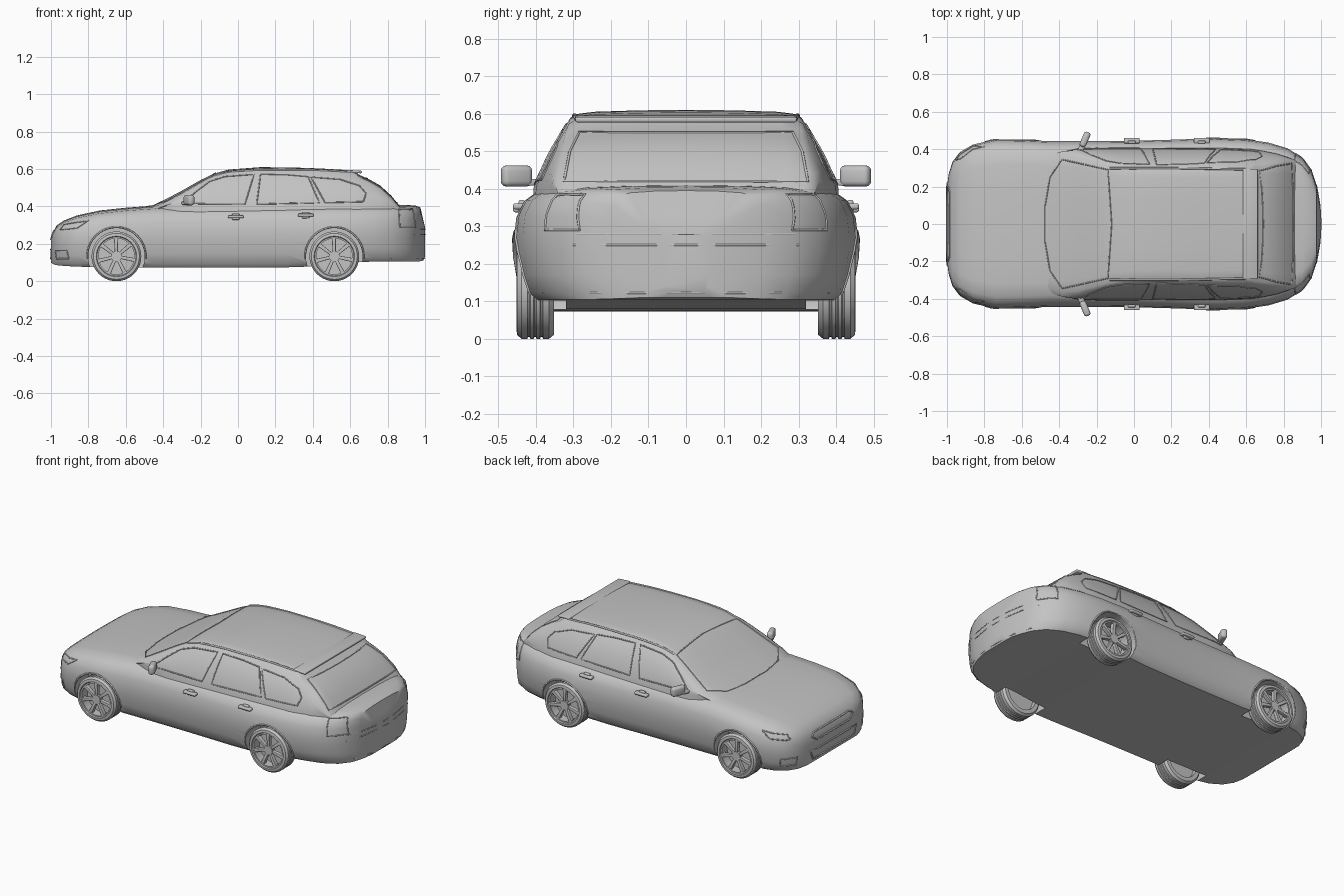
import bpy, bmesh, math
from mathutils import Vector, Matrix
from mathutils.bvhtree import BVHTree

if "Cube" in bpy.data.objects:
    bpy.data.objects.remove(bpy.data.objects["Cube"], do_unlink=True)

grey = bpy.data.materials.new("plain_grey")
grey.use_nodes = True
grey.diffuse_color = (0.55, 0.55, 0.55, 1)
bsdf = next(n for n in grey.node_tree.nodes if n.type == 'BSDF_PRINCIPLED')
bsdf.inputs["Base Color"].default_value = grey.diffuse_color

WHEEL_X, WHEEL_Z, WHEEL_R = (-0.65, 0.515), 0.133, 0.133
SIDES = (-1, 1)


def activate(ob):
    bpy.ops.object.select_all(action='DESELECT')
    ob.select_set(True)
    bpy.context.view_layer.objects.active = ob


def smooth(ob, angle=35):
    activate(ob)
    bpy.ops.object.shade_smooth_by_angle(angle=math.radians(angle))


def finish(name, bm, angle=35):
    bmesh.ops.recalc_face_normals(bm, faces=bm.faces)
    me = bpy.data.meshes.new(name)
    bm.to_mesh(me)
    bm.free()
    me.materials.append(grey)
    ob = bpy.data.objects.new(name, me)
    bpy.context.collection.objects.link(ob)
    smooth(ob, angle)
    return ob


def skin(name, rings, closed=False, angle=35):
    """Skin a list of closed rings, capped at the ends or joined in a loop."""
    bm = bmesh.new()
    rows = [[bm.verts.new(p) for p in r] for r in rings]
    n = len(rows[0])
    pairs = list(zip(rows, rows[1:])) + ([(rows[-1], rows[0])] if closed else [])
    for a, b in pairs:
        for i in range(n):
            j = (i + 1) % n
            bm.faces.new((a[i], a[j], b[j], b[i]))
    if not closed:
        bm.faces.new(rows[0])
        bm.faces.new(rows[-1])
    return finish(name, bm, angle)


def mirrored(x, half):
    """Closed ring at x from half a section running bottom centre to top centre."""
    return [(x, y, z) for y, z in half] + [(x, -y, z) for y, z in half[-2:0:-1]]


def add_box(bm, size, matrix, bevel=0.0, taper=1.0):
    part = bmesh.new()
    bmesh.ops.create_cube(part, size=1)
    for v in part.verts:
        k = taper if v.co.x > 0 else 1
        v.co = (v.co.x * size[0], v.co.y * size[1] * k, v.co.z * size[2] * k)
    if bevel:
        bmesh.ops.bevel(part, geom=part.edges[:], offset=bevel, segments=3,
                        profile=0.5, affect='EDGES')
    part.transform(matrix)
    tmp = bpy.data.meshes.new("tmp")
    part.to_mesh(tmp)
    part.free()
    bm.from_mesh(tmp)
    bpy.data.meshes.remove(tmp)


# Lower body: x, half width, underside, top
BODY = [(-1, .20, .10, .225), (-.99, .27, .092, .26), (-.97, .33, .086, .298),
        (-.93, .385, .082, .325), (-.86, .425, .078, .352), (-.74, .452, .075, .378),
        (-.6, .45, .075, .393), (-.45, .443, .073, .404), (-.2, .443, .073, .408),
        (0, .445, .073, .41), (.25, .452, .074, .41), (.43, .459, .08, .41),
        (.6, .452, .10, .41), (.72, .435, .105, .41), (.82, .405, .105, .41),
        (.9, .355, .105, .408), (.95, .285, .105, .404), (.975, .21, .107, .395),
        (.99, .13, .11, .33), (1, .06, .13, .29)]
SECTION = [(0, 0), (.5, 0), (.89, 0), (.94, .06), (.975, .22), (.998, .42), (1, .56),
           (.985, .74), (.94, .87), (.86, .95), (.7, .98), (.4, .995), (0, 1)]
body = skin("body", [mirrored(x, [(w * f, zb + (zt - zb) * u) for f, u in SECTION])
                     for x, w, zb, zt in BODY])

# Cabin: x, roof height, drop to the roof edge, width factor
CABIN = [(-.48, .395, .02, .84), (-.38, .442, .03, .95), (-.3, .484, .03, .99),
         (-.2, .541, .028, 1), (-.13, .575, .025, 1), (-.05, .597, .022, 1),
         (.12, .61, .02, 1), (.3, .608, .019, 1), (.44, .603, .018, 1),
         (.62, .592, .018, .985), (.65, .568, .022, .975), (.7, .546, .022, .955),
         (.76, .512, .022, .925), (.82, .457, .018, .88), (.87, .395, .01, .8)]


def cabin_section(zt, drop, k):
    ze = zt - drop
    ye = .403 - (ze - .41) * .53
    low = min(.405, ze - .008)
    mid = (low + ze) / 2
    half = [(0, .34), (.41, .34), (.403 - (low - .41) * .53, low),
            (.409 - (mid - .41) * .53, mid), (ye, ze), (ye * .95, ze + drop * .45),
            (ye * .8, ze + drop * .75), (ye * .4, ze + drop * .95), (0, zt)]
    return [(y * k, z) for y, z in half]


cabin = skin("cabin", [mirrored(x, cabin_section(zt, d, k)) for x, zt, d, k in CABIN])

# Surface used to lay trim lines on the shell
verts, polys = [], []
for ob in (body, cabin):
    base = len(verts)
    verts += [v.co.copy() for v in ob.data.vertices]
    polys += [[base + i for i in p.vertices] for p in ob.data.polygons]
shell = BVHTree.FromPolygons(verts, polys)


def project(a, b, axis, s):
    """Drop point (a, b) onto the shell along an axis from side s."""
    o = [a, b]
    o.insert(axis, 3 * s)
    d = [0, 0, 0]
    d[axis] = -s
    return shell.ray_cast(Vector(o), Vector(d))[0]


def trim(name, outlines, axis, sides, radius=.0035, closed=True):
    """Thin bead along outlines projected on the shell."""
    cu = bpy.data.curves.new(name, 'CURVE')
    cu.dimensions = '3D'
    cu.bevel_depth, cu.bevel_resolution = radius, 1
    for s in sides:
        for line in outlines:
            ends = line[1:] + (line[:1] if closed else [])
            pts = []
            for p, q in zip(line, ends):
                for i in range(6):
                    t = i / 6
                    pts.append(project(p[0] + (q[0] - p[0]) * t,
                                       p[1] + (q[1] - p[1]) * t, axis, s))
            if not closed:
                pts.append(project(*line[-1], axis, s))
            pts = [p for p in pts if p]
            sp = cu.splines.new('POLY')
            sp.points.add(len(pts) - 1)
            for sp_pt, p in zip(sp.points, pts):
                sp_pt.co = (*p, 1)
            sp.use_cyclic_u = closed
    ob = bpy.data.objects.new(name, cu)
    bpy.context.collection.objects.link(ob)
    cu.materials.append(grey)
    activate(ob)
    bpy.ops.object.convert(target='MESH')


# Side window frames
trim("side_window_frames", [
    [(-.3, .415), (-.23, .475), (-.15, .535), (-.07, .56), (.085, .572), (.037, .412)],
    [(.12, .573), (.26, .57), (.375, .56), (.435, .42), (.1, .412)],
    [(.39, .557), (.545, .545), (.65, .51), (.685, .47), (.67, .425), (.465, .42)],
], 1, SIDES)
# Windscreen, tailgate glass and lamps
trim("windscreen_frame", [[(-.385, .345), (-.45, .25), (-.475, .1), (-.475, -.1), (-.45, -.25),
                           (-.385, -.345), (-.14, -.29), (-.12, 0), (-.14, .29)]], 2, (1,))
trim("tailgate_glass_frame", [[(-.325, .42), (.325, .42), (.31, .5), (.285, .55),
                               (-.285, .55), (-.31, .5)]], 0, (1,))
trim("tailgate_seam", [[(-.29, .28), (.29, .28)], [(-.3, .25), (.3, .25)],
                       [(-.38, .122), (.38, .122)]], 0, (1,), .003, False)
trim("tail_lamp_frames", [[(.865, .29), (.86, .385), (.935, .385), (.95, .29)]], 1, SIDES)
trim("headlamp_frames", [[(-.95, .275), (-.93, .303), (-.8, .325), (-.86, .285)]], 1, SIDES)
trim("grille_frame", [[(-.16, .225), (.16, .225), (.2, .25), (.17, .268),
                       (-.17, .268), (-.2, .25)]], 0, (-1,), .005)
trim("lower_intake_frame", [[(-.2, .12), (.2, .12), (.22, .17), (-.22, .17)]], 0, (-1,), .005)
trim("fog_lamp_frames", [[(-.97, .12), (-.975, .165), (-.915, .165), (-.905, .12)]], 1, SIDES)
trim("roof_rails", [[(-.13, .298), (.2, .298), (.6, .292)],
                    [(-.13, -.298), (.2, -.298), (.6, -.292)]], 2, (1,), .006, False)

# Wheel arch lips and wells
arches = [[(cx + .156 * math.cos(a), WHEEL_Z + .156 * math.sin(a))
           for a in (math.radians(-5 + 10 * i) for i in range(20))] for cx in WHEEL_X]
trim("wheel_arch_lips", arches, 1, SIDES, .005, False)
for cx in WHEEL_X:
    for s in SIDES:
        bpy.ops.mesh.primitive_cylinder_add(vertices=40, radius=.152, depth=.3,
                                            location=(cx, s * .47, WHEEL_Z),
                                            rotation=(math.pi / 2, 0, 0))
        cutter = bpy.context.object
        cutter.hide_render = True
        cutter.data.materials.append(grey)
        mod = body.modifiers.new("well", 'BOOLEAN')
        mod.operation, mod.object, mod.solver = 'DIFFERENCE', cutter, 'EXACT'
        activate(body)
        bpy.ops.object.modifier_apply(modifier=mod.name)
        bpy.data.objects.remove(cutter, do_unlink=True)
smooth(body)

# Roof spoiler
bm = bmesh.new()
add_box(bm, (.08, .59, .014), Matrix.Translation((.622, 0, .586)) @ Matrix.Rotation(.06, 4, 'Y'), .005)
finish("roof_spoiler", bm)

# Tyre profile with tread grooves, as radius and distance from the centre line
tyre = [(.098, .352), (.122, .352), (WHEEL_R, .365)]
for g in (.385, .402, .419):
    tyre += [(WHEEL_R, g - .004), (.128, g - .002), (.128, g + .002), (WHEEL_R, g + .004)]
tyre += [(WHEEL_R, .438), (.123, .45), (.108, .452), (.104, .446), (.096, .446)]

for cx, end in zip(WHEEL_X, ("nose", "tail")):
    for s, side in zip(SIDES, ("near", "far")):
        label = f"{end}_{side}_"
        angles = [2 * math.pi * i / 40 for i in range(40)]
        skin(label + "tyre", [[(cx + r * math.cos(a), s * y, WHEEL_Z + r * math.sin(a))
                               for r, y in tyre] for a in angles], True)
        # Rim: spokes, hub and backing disc
        bm = bmesh.new()
        hub = Matrix.Translation((cx, s * .432, WHEEL_Z))
        for i in range(7):
            turn = Matrix.Rotation(2 * math.pi * i / 7 + .2, 4, 'Y')
            add_box(bm, (.09, .02, .016), hub @ turn @ Matrix.Translation((.056, 0, 0)), .003, 1.35)
        for r, depth, y in ((.028, .026, .432), (.099, .012, .385)):
            at = Matrix.Translation((cx, s * y, WHEEL_Z)) @ Matrix.Rotation(math.pi / 2, 4, 'X')
            bmesh.ops.create_cone(bm, cap_ends=True, segments=28, radius1=r, radius2=r,
                                  depth=depth, matrix=at)
        finish(label + "rim", bm)

# Mirrors and door handles
for s, side in zip(SIDES, ("near", "far")):
    bm = bmesh.new()
    lean = Matrix.Rotation(-s * .4, 4, 'Z')
    add_box(bm, (.036, .085, .056), Matrix.Translation((-.262, s * .452, .434)) @ lean, .014)
    add_box(bm, (.03, .05, .018), Matrix.Translation((-.282, s * .405, .417)) @ lean, .005)
    finish(side + "_mirror", bm)
    bm = bmesh.new()
    for hx, hz in ((-.012, .345), (.362, .353)):
        add_box(bm, (.085, .03, .016), Matrix.Translation((hx, s * .446, hz)), .006)
        add_box(bm, (.04, .016, .034), Matrix.Translation((hx, s * .438, hz)), .005)
    finish(side + "_door_handles", bm)
